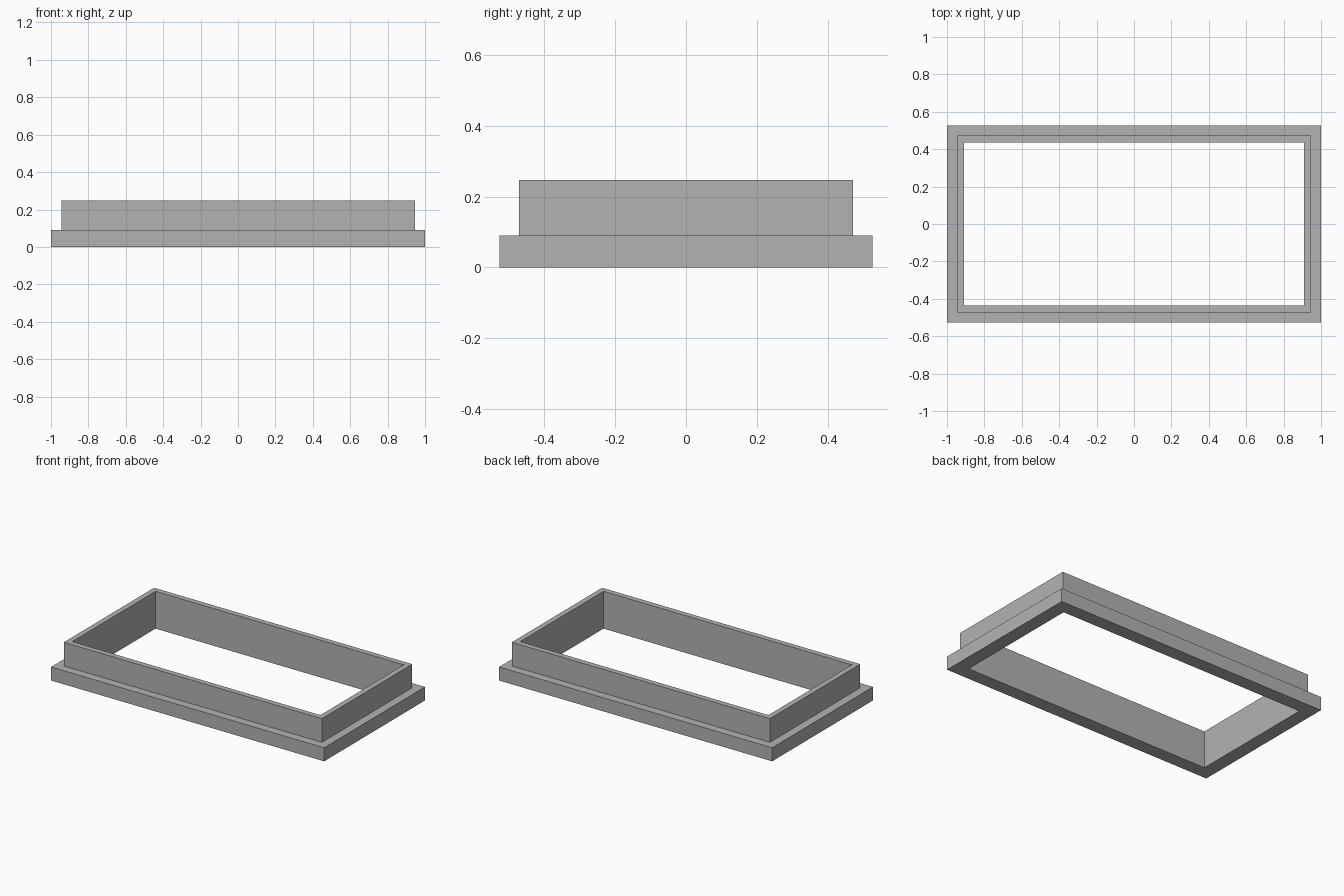
import bpy
import bmesh

cube = bpy.data.objects.get("Cube")
if cube:
    bpy.data.objects.remove(cube, do_unlink=True)

# Single flat grey
GREY = (0.45, 0.45, 0.45, 1)
grey = bpy.data.materials.new("plain grey")
grey.use_nodes = True
grey.diffuse_color = GREY
grey.node_tree.nodes["Principled BSDF"].inputs["Base Color"].default_value = GREY

HALF_X, HALF_Y = 1.0, 0.527
FLANGE_TOP, WALL_TOP = 0.09, 0.247
WALL_INSET, OPENING_INSET = 0.055, 0.091

# Closed cross-section: (inset from the outer edge, height)
profile = [
    (0, 0),
    (0, FLANGE_TOP),
    (WALL_INSET, FLANGE_TOP),
    (WALL_INSET, WALL_TOP),
    (OPENING_INSET, WALL_TOP),
    (OPENING_INSET, 0),
]
corners = [(-1, -1), (1, -1), (1, 1), (-1, 1)]


def rectangular_frame(name, section):
    """Sweep a closed section around a rectangle with mitred corners."""
    bm = bmesh.new()
    rings = [[bm.verts.new((sx * (HALF_X - inset), sy * (HALF_Y - inset), z))
              for sx, sy in corners] for inset, z in section]
    for i, ring in enumerate(rings):
        following = rings[(i + 1) % len(rings)]
        for a in range(4):
            b = (a + 1) % 4
            bm.faces.new((ring[a], ring[b], following[b], following[a]))
    bmesh.ops.recalc_face_normals(bm, faces=bm.faces)
    mesh = bpy.data.meshes.new(name)
    bm.to_mesh(mesh)
    bm.free()
    mesh.materials.append(grey)
    obj = bpy.data.objects.new(name, mesh)
    bpy.context.collection.objects.link(obj)
    return obj


# Stepped frame: wide flange below, thin upright wall above
rectangular_frame("stepped_frame", profile)
